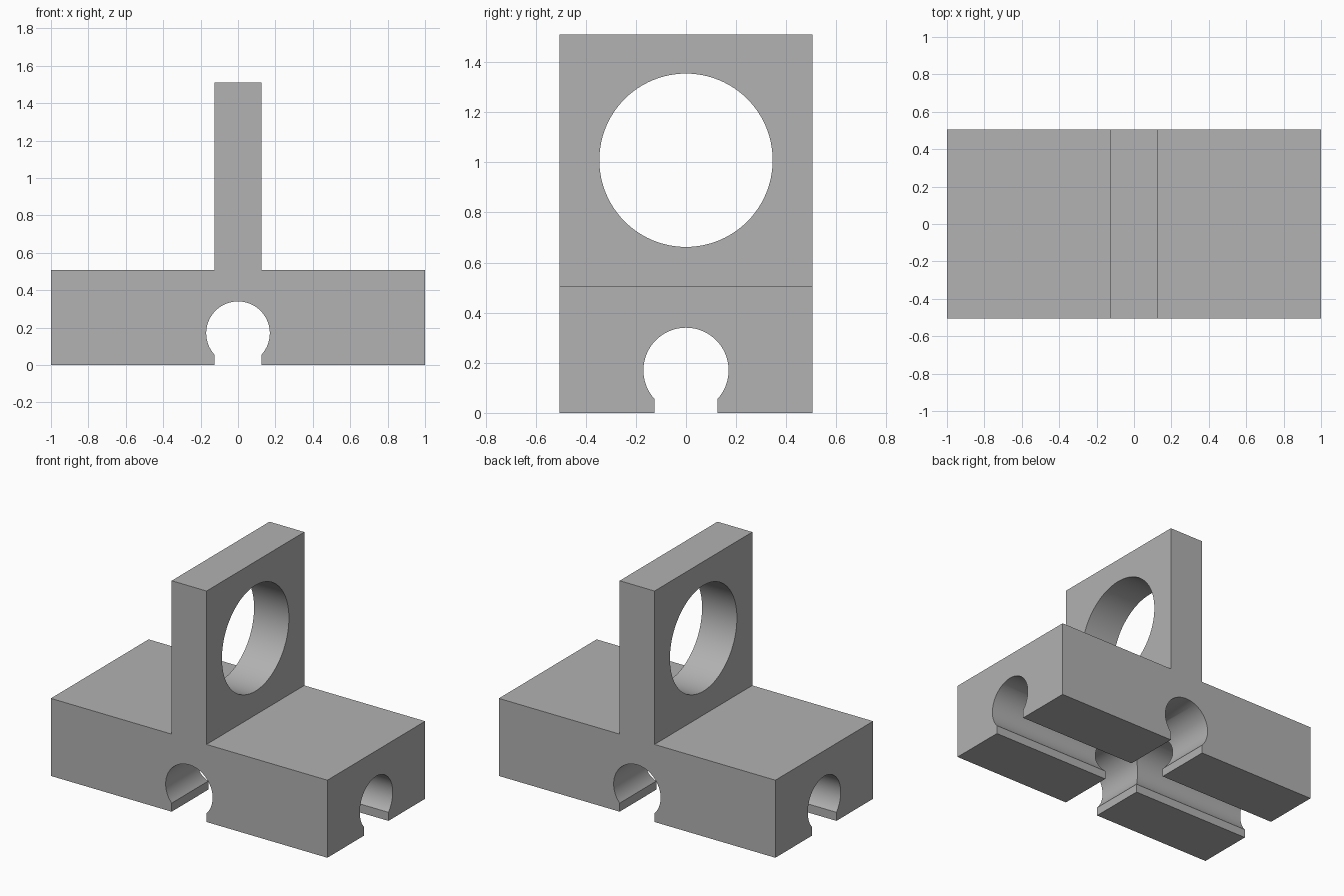
import bpy, bmesh, math
from mathutils import Matrix

default = bpy.data.objects.get("Cube")
if default:
    bpy.data.objects.remove(default, do_unlink=True)

HALF_Y = 0.505      # half depth of both parts
BASE_TOP = 0.507
TOP = 1.51
HALF_PLATE = 0.126  # half plate thickness, also half channel mouth

grey = bpy.data.materials.new("plain grey")
grey.use_nodes = True
colour = (0.445, 0.445, 0.445, 1)
grey.diffuse_color = colour
grey.node_tree.nodes["Principled BSDF"].inputs["Base Color"].default_value = colour


def finish(name, bm):
    bmesh.ops.recalc_face_normals(bm, faces=bm.faces)
    mesh = bpy.data.meshes.new(name)
    bm.to_mesh(mesh)
    bm.free()
    mesh.materials.append(grey)
    obj = bpy.data.objects.new(name, mesh)
    bpy.context.collection.objects.link(obj)
    return obj


def block(name, half_x, half_y, low, high):
    bm = bmesh.new()
    bmesh.ops.create_cube(bm, size=2)
    for v in bm.verts:
        v.co = (v.co.x * half_x, v.co.y * half_y, low if v.co.z < 0 else high)
    return finish(name, bm)


def prism(name, outline, half_length, turn=0):
    """Extrude an (across, height) outline along y, then turn it about z."""
    bm = bmesh.new()
    face = bm.faces.new([bm.verts.new((a, -half_length, h)) for a, h in outline])
    ext = bmesh.ops.extrude_face_region(bm, geom=[face])
    new = [g for g in ext["geom"] if isinstance(g, bmesh.types.BMVert)]
    bmesh.ops.translate(bm, verts=new, vec=(0, 2 * half_length, 0))
    bmesh.ops.rotate(bm, verts=bm.verts, matrix=Matrix.Rotation(turn, 3, "Z"))
    return finish(name, bm)


def arc(radius, height, start, end, steps):
    angles = [start + (end - start) * i / steps for i in range(steps + 1)]
    return [(radius * math.cos(a), height + radius * math.sin(a)) for a in angles]


def cut(target, cutter):
    mod = target.modifiers.new("cut", "BOOLEAN")
    mod.operation = "DIFFERENCE"
    mod.solver = "EXACT"
    mod.object = cutter
    cutter.hide_render = True
    bpy.ops.object.select_all(action="DESELECT")
    target.select_set(True)
    bpy.context.view_layer.objects.active = target
    bpy.ops.object.modifier_apply(modifier=mod.name)
    bpy.data.objects.remove(cutter, do_unlink=True)


# Base block with two crossing keyhole channels underneath
base = block("base_block", 1, HALF_Y, 0, BASE_TOP)
radius = 0.17
mouth = math.acos(HALF_PLATE / radius)
keyhole = arc(radius, radius, -mouth, math.pi + mouth, 64)
keyhole += [(-HALF_PLATE, -0.1), (HALF_PLATE, -0.1)]
cut(base, prism("channel_cutter", keyhole, 1.2))
cut(base, prism("cross_channel_cutter", keyhole, 1.2, math.pi / 2))

# Upright plate with a round hole
plate = block("upright_plate", HALF_PLATE, HALF_Y, BASE_TOP, TOP)
circle = arc(0.346, (BASE_TOP + TOP) / 2, 0, 2 * math.pi, 96)[:-1]
cut(plate, prism("hole_cutter", circle, 0.5, math.pi / 2))

# Smooth bores, sharp edges
bpy.ops.object.select_all(action="DESELECT")
for part in (base, plate):
    part.select_set(True)
bpy.context.view_layer.objects.active = base
bpy.ops.object.shade_smooth_by_angle(angle=math.radians(30))
